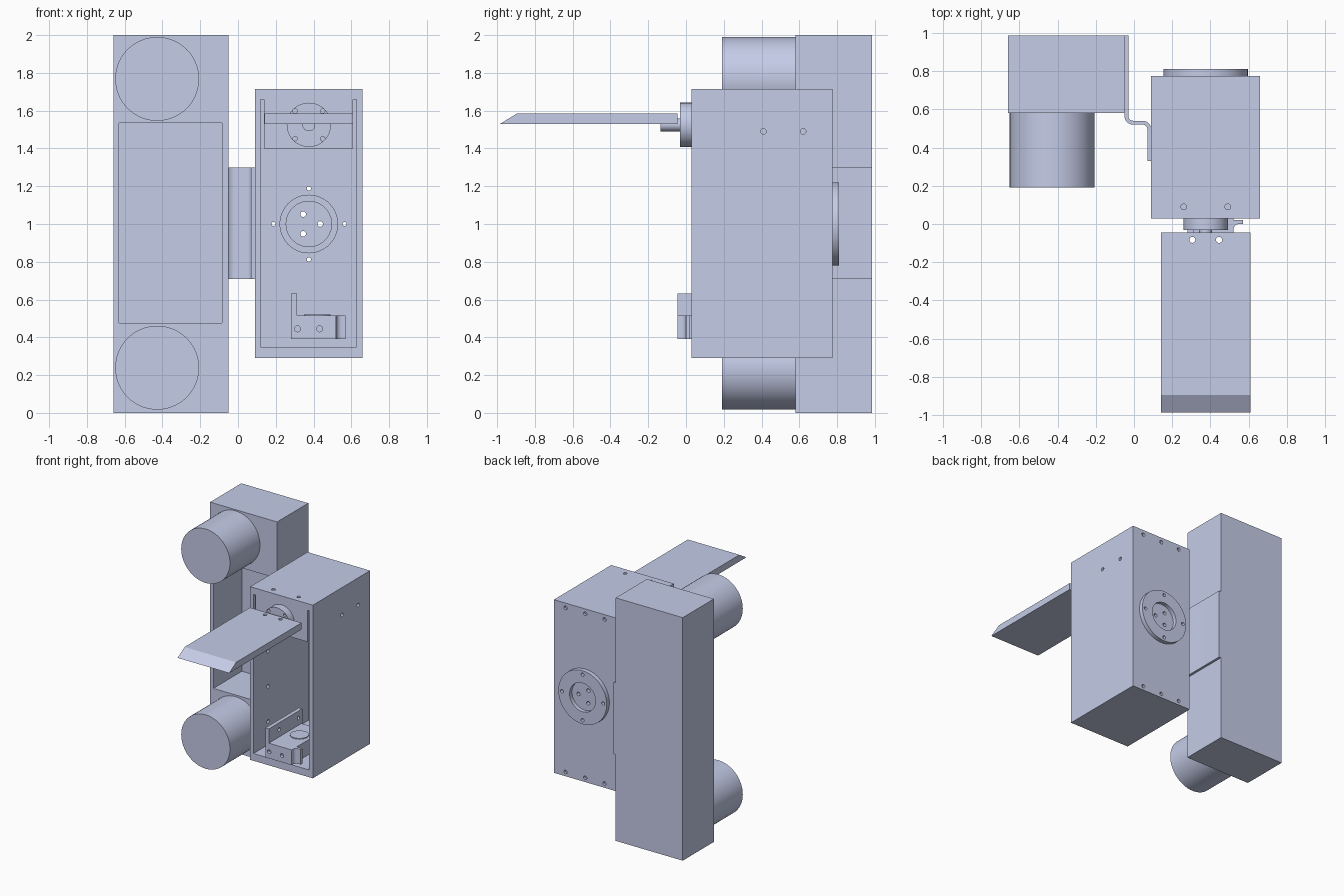
import bpy, bmesh, math
from mathutils import Vector, Matrix

cube = bpy.data.objects.get("Cube")
if cube:
    bpy.data.objects.remove(cube, do_unlink=True)

grey = bpy.data.materials.new("blue grey")
grey.use_nodes = True
COLOUR = (0.59, 0.64, 0.85, 1)
grey.diffuse_color = COLOUR
grey.node_tree.nodes["Principled BSDF"].inputs["Base Color"].default_value = COLOUR


def make(name, bm):
    bmesh.ops.recalc_face_normals(bm, faces=bm.faces[:])
    mesh = bpy.data.meshes.new(name)
    bm.to_mesh(mesh)
    bm.free()
    mesh.materials.append(grey)
    obj = bpy.data.objects.new(name, mesh)
    bpy.context.collection.objects.link(obj)
    return obj


def box(name, x, y, z):
    bm = bmesh.new()
    size = (x[1] - x[0], y[1] - y[0], z[1] - z[0])
    mid = (sum(x) / 2, sum(y) / 2, sum(z) / 2)
    bmesh.ops.create_cube(bm, size=1, matrix=Matrix.Translation(mid) @ Matrix.Diagonal((*size, 1)))
    return make(name, bm)


def cyl(name, p, q, r, n=24):
    """Cylinder from point p to point q."""
    p, q = Vector(p), Vector(q)
    bm = bmesh.new()
    turn = (q - p).to_track_quat('Z', 'Y').to_matrix().to_4x4()
    bmesh.ops.create_cone(bm, cap_ends=True, segments=n, radius1=r, radius2=r,
                          depth=(q - p).length, matrix=Matrix.Translation((p + q) / 2) @ turn)
    return make(name, bm)


def prism(name, pts, axis, a, b):
    """Extrude a 2D profile from a to b along the x or z axis."""
    bm = bmesh.new()
    put = (lambda u, v: (a, u, v)) if axis == 'x' else (lambda u, v: (u, v, a))
    face = bm.faces.new([bm.verts.new(put(*p)) for p in pts])
    ext = bmesh.ops.extrude_face_region(bm, geom=[face])["geom"]
    step = (b - a, 0, 0) if axis == 'x' else (0, 0, b - a)
    bmesh.ops.translate(bm, vec=step, verts=[g for g in ext if isinstance(g, bmesh.types.BMVert)])
    return make(name, bm)


def apply_modifier(obj, mod):
    bpy.ops.object.select_all(action='DESELECT')
    bpy.context.view_layer.objects.active = obj
    obj.select_set(True)
    bpy.ops.object.modifier_apply(modifier=mod.name)


def cut(obj, *cutters):
    for c in cutters:
        c.hide_render = True
        mod = obj.modifiers.new("cut", 'BOOLEAN')
        mod.operation, mod.solver, mod.object = 'DIFFERENCE', 'EXACT', c
        apply_modifier(obj, mod)
        bpy.data.objects.remove(c, do_unlink=True)


def hole_x(y, z, x0, x1, r=0.015):
    return cyl("cutter", (x0, y, z), (x1, y, z), r, 16)


def hole_y(x, z, y0, y1, r=0.015):
    return cyl("cutter", (x, y0, z), (x, y1, z), r, 16)


def hole_z(x, y, z0, z1, r=0.015):
    return cyl("cutter", (x, y, z0), (x, y, z1), r, 16)


# Side column with deep front recess and two drums
column = box("side_column", (-0.66, -0.05), (0.58, 0.985), (0, 2))
cut(column, box("cutter", (-0.63, -0.085), (0.5, 0.95), (0.475, 1.535)))
for label, z in (("upper", 1.768), ("lower", 0.239)):
    cyl(label + "_drum", (-0.428, 0.19, z), (-0.428, 0.585, z), 0.222, 64)

# Bent sheet bracket joining column and housing
R = 0.035
path = [(-0.04, 0.985)]
arc = [math.radians(15 * i) for i in range(7)]
path += [(-0.04 + R - R * math.cos(t), 0.53 + R - R * math.sin(t)) for t in arc]
path += [(0.08 - R + R * math.sin(t), 0.53 - R + R * math.cos(t)) for t in arc]
path += [(0.08, 0.33)]
bm = bmesh.new()
rails = [[bm.verts.new((x, y, z)) for x, y in path] for z in (0.71, 1.30)]
for i in range(len(path) - 1):
    bm.faces.new((rails[0][i], rails[0][i + 1], rails[1][i + 1], rails[1][i]))
bracket = make("joining_bracket", bm)
solid = bracket.modifiers.new("thickness", 'SOLIDIFY')
solid.thickness, solid.offset = 0.02, 0
apply_modifier(bracket, solid)

# Housing, open at the front
CX, CZ = 0.375, 1.0
ring = [(CX + 0.188 * math.cos(k * math.pi / 2), CZ + 0.188 * math.sin(k * math.pi / 2)) for k in range(4)]
trio = [(CX + 0.06 * math.cos(k * math.tau / 3), CZ + 0.06 * math.sin(k * math.tau / 3)) for k in range(3)]
housing = box("housing", (0.09, 0.66), (0.03, 0.775), (0.29, 1.715))
cut(housing, box("cutter", (0.12, 0.627), (0, 0.745), (0.35, 1.66)))
cut(housing, cyl("cutter", (CX, 0.7, CZ), (CX, 0.8, CZ), 0.15, 48))
cut(housing, *[hole_y(x, z, 0.7, 0.8, 0.011) for x, z in ring])
cut(housing, *[hole_y(x, z, 0.755, 0.8) for x in (0.2, 0.375, 0.555) for z in (0.325, 1.675)])
cut(housing, *[hole_z(x, 0.09, 1.6, 1.8) for x in (0.26, 0.49)])
cut(housing, *[hole_x(y, 1.49, 0.6, 0.7) for y in (0.41, 0.62)])
cut(housing, *[hole_x(0.22, z, 0.05, 0.15) for z in (0.54, 0.83, 1.12)])

# Front flap hanging from the housing roof
box("front_flap", (0.137, 0.61), (0.03, 0.06), (1.40, 1.67))

# Rear flange with dished centre
flange = cyl("rear_flange", (CX, 0.775, CZ), (CX, 0.81, CZ), 0.22, 64)
cut(flange, cyl("cutter", (CX, 0.7, CZ), (CX, 0.9, CZ), 0.118, 48))
cut(flange, *[hole_y(x, z, 0.7, 0.9, 0.014) for x, z in ring])
hub = cyl("flange_hub", (CX, 0.735, CZ), (CX, 0.778, CZ), 0.155, 48)
cut(hub, cyl("cutter", (CX, 0.7, CZ), (CX, 0.745, CZ), 0.12, 48))
cut(hub, *[hole_y(x, z, 0.7, 0.9) for x, z in trio])

# Round horn and shaft carrying the blade
HZ = 1.525
horn = cyl("pivot_horn", (CX, -0.032, HZ), (CX, 0.03, HZ), 0.117, 48)
cut(horn, *[hole_y(CX + sx * 0.073, HZ + sz * 0.073, -0.1, 0.01, 0.012)
            for sx in (-1, 1) for sz in (-1, 1)])
cyl("blade_shaft", (CX, -0.135, HZ), (CX, -0.03, HZ), 0.034, 32)

# Flat blade with bevelled tip
blade = prism("blade", [(-0.045, 1.53), (-0.985, 1.53), (-0.895, 1.585), (-0.045, 1.585)], 'x', 0.14, 0.61)
cut(blade, *[hole_z(x, -0.083, 1.4, 1.7, 0.016) for x in (0.305, 0.445)])

# Lower mount: block with curved ear, tall side plate and a disc
fillet = [(0.55 - 0.03 * math.sin(t), -0.03 + 0.03 * math.cos(t)) for t in reversed(arc)]
outline = [(0.28, -0.045), (0.52, -0.045)] + fillet + [(0.57, 0), (0.57, 0.022), (0.52, 0.022), (0.52, 0.38), (0.28, 0.38)]
mount = prism("lower_mount", outline, 'z', 0.39, 0.515)
cut(mount, *[hole_y(x, 0.445, -0.1, -0.02, 0.016) for x in (0.315, 0.432)])
plate = box("mount_side_plate", (0.28, 0.312), (-0.045, 0.39), (0.39, 0.632))
cut(plate, hole_y(0.315, 0.445, -0.1, -0.02, 0.016))
cut(plate, *[hole_x(y, 0.575, 0.2, 0.4) for y in (0.09, 0.34)])
cyl("mount_disc", (0.42, 0.2, 0.51), (0.42, 0.2, 0.522), 0.07, 32)

# Smooth round surfaces, keep edges sharp
bpy.ops.object.select_all(action='DESELECT')
for obj in bpy.context.collection.objects:
    if obj.type == 'MESH' and grey.name in obj.data.materials:
        obj.select_set(True)
        bpy.context.view_layer.objects.active = obj
bpy.ops.object.shade_smooth_by_angle(angle=math.radians(30))
